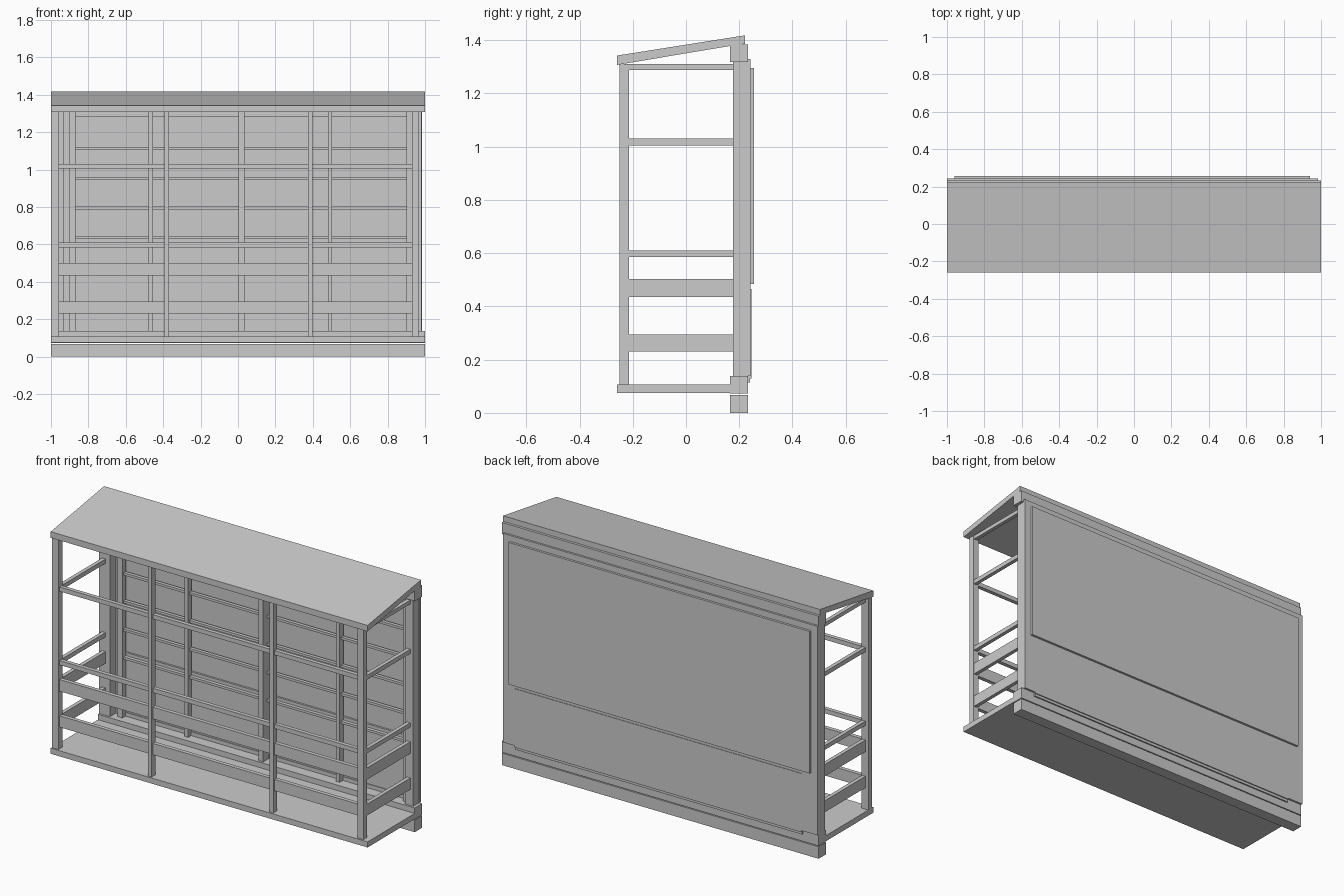
import bpy, bmesh


def prism(name, profile, x0, x1):
    # extrude a (y, z) outline along x
    bm = bmesh.new()
    face = bm.faces.new([bm.verts.new((x0, y, z)) for y, z in profile])
    ext = bmesh.ops.extrude_face_region(bm, geom=[face])
    verts = [g for g in ext["geom"] if isinstance(g, bmesh.types.BMVert)]
    bmesh.ops.translate(bm, verts=verts, vec=(x1 - x0, 0, 0))
    bmesh.ops.recalc_face_normals(bm, faces=bm.faces)
    mesh = bpy.data.meshes.new(name)
    bm.to_mesh(mesh)
    bm.free()
    ob = bpy.data.objects.new(name, mesh)
    bpy.context.collection.objects.link(ob)
    return ob


def box(name, x0, x1, y0, y1, z0, z1):
    return prism(name, [(y0, z0), (y1, z0), (y1, z1), (y0, z1)], x0, x1)


# base: floor and rear beams
box("floor", -1, 1, -0.26, 0.17, 0.075, 0.107)
box("lower_sill", -1, 1, 0.165, 0.232, 0, 0.068)
box("upper_sill", -1, 1, 0.165, 0.232, 0.073, 0.138)
box("top_beam", -1, 1, 0.165, 0.232, 1.318, 1.384)

# sloping roof slab
prism("roof", [(-0.26, 1.307), (0.165, 1.378), (0.221, 1.386),
               (0.221, 1.418), (-0.26, 1.342)], -1, 1)

# front posts
for x0, x1 in ((-1, -0.958), (-0.392, -0.37), (0.375, 0.398), (0.93, 0.966)):
    box("front_post", x0, x1, -0.25, -0.215, 0.107, 1.31)

# rear posts and centre stud
for x0, x1 in ((-1, -0.932), (0.93, 0.982), (0.004, 0.035)):
    box("rear_post", x0, x1, 0.177, 0.232, 0.138, 1.32)

# rails along the front and both ends
for z0, z1 in ((0.23, 0.295), (0.435, 0.502), (0.585, 0.61), (1.005, 1.03)):
    box("front_rail", -0.96, 0.932, -0.24, -0.217, z0, z1)
    box("left_rail", -0.982, -0.96, -0.215, 0.177, z0, z1)
    box("right_rail", 0.942, 0.964, -0.215, 0.177, z0, z1)
for x in (-0.982, 0.942):
    box("top_end_rail", x, x + 0.022, -0.215, 0.177, 1.288, 1.31)

# rear wall studs and battens
for x0, x1 in ((-0.9, -0.87), (-0.478, -0.455), (0.48, 0.502), (0.902, 0.93)):
    box("wall_stud", x0, x1, 0.2, 0.232, 0.138, 1.32)
for z in (0.475, 0.635, 0.795, 0.955, 1.113):
    box("wall_batten", -0.87, 0.902, 0.212, 0.232, z - 0.007, z + 0.007)

# rear frame carrying the boards
box("frame_stile", -1, -0.9, 0.23, 0.243, 0.138, 1.33)
box("frame_stile", 0.91, 0.985, 0.23, 0.243, 0.138, 1.33)
box("frame_head", -0.9, 0.91, 0.23, 0.243, 1.285, 1.33)
box("frame_foot", -0.9, 0.91, 0.228, 0.24, 0.115, 0.16)

# rear boards
box("upper_board", -0.96, 0.942, 0.243, 0.256, 0.485, 1.295)
box("lower_board", -0.9, 0.91, 0.232, 0.246, 0.13, 0.465)
box("board_joint", -0.9, 0.91, 0.232, 0.243, 0.465, 0.5)
